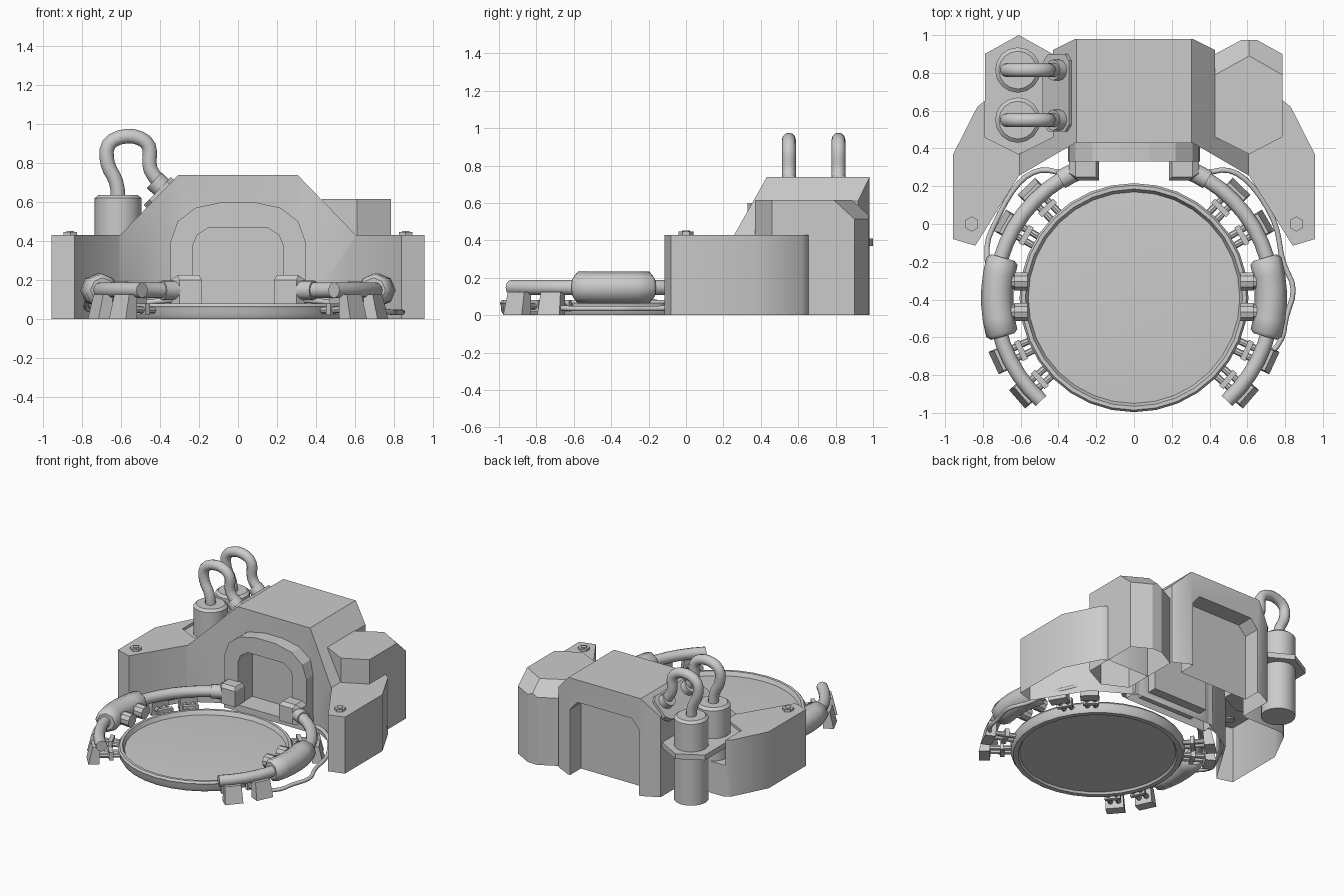
import bpy, bmesh, math
from mathutils import Vector, Matrix

if "Cube" in bpy.data.objects:
    bpy.data.objects.remove(bpy.data.objects["Cube"])

CY = -0.39  # centre of the round plate


def smooth_by_angle(ob, deg=35):
    bpy.ops.object.select_all(action='DESELECT')
    ob.select_set(True)
    bpy.context.view_layer.objects.active = ob
    bpy.ops.object.shade_smooth_by_angle(angle=math.radians(deg))


def add(name, bm, smooth=False):
    bmesh.ops.recalc_face_normals(bm, faces=bm.faces)
    me = bpy.data.meshes.new(name)
    bm.to_mesh(me)
    bm.free()
    ob = bpy.data.objects.new(name, me)
    bpy.context.collection.objects.link(ob)
    if smooth:
        smooth_by_angle(ob)
    return ob


def prism(name, pts, a, b, axis='Z'):
    """Extrude a 2D outline between a and b along Z, or along Y (outline in x,z)."""
    put = (lambda p, h: (p[0], p[1], h)) if axis == 'Z' else (lambda p, h: (p[0], h, p[1]))
    bm = bmesh.new()
    f = bm.faces.new([bm.verts.new(put(p, a)) for p in pts])
    r = bmesh.ops.extrude_face_region(bm, geom=[f])
    d = (0, 0, b - a) if axis == 'Z' else (0, b - a, 0)
    bmesh.ops.translate(bm, vec=d, verts=[v for v in r['geom'] if isinstance(v, bmesh.types.BMVert)])
    return add(name, bm)


def boolean(ob, cutter, op='DIFFERENCE'):
    m = ob.modifiers.new('cut', 'BOOLEAN')
    m.operation, m.object, m.solver = op, cutter, 'EXACT'
    bpy.context.view_layer.objects.active = ob
    bpy.ops.object.modifier_apply(modifier=m.name)
    bpy.data.objects.remove(cutter)


def open_bottom(ob):
    """Shell parts have no floor: remove the faces lying on z = 0."""
    bm = bmesh.new()
    bm.from_mesh(ob.data)
    low = [f for f in bm.faces if all(abs(v.co.z) < 1e-3 for v in f.verts)]
    bmesh.ops.delete(bm, geom=low, context='FACES')
    bm.to_mesh(ob.data)
    bm.free()


def hull(name, pts):
    bm = bmesh.new()
    for p in pts:
        bm.verts.new(p)
    bmesh.ops.convex_hull(bm, input=bm.verts)
    bmesh.ops.dissolve_limit(bm, angle_limit=0.02, verts=bm.verts, edges=bm.edges)
    return add(name, bm)


def cyl(name, p0, p1, r, n=16, r2=None):
    p0, p1 = Vector(p0), Vector(p1)
    d = p1 - p0
    bm = bmesh.new()
    bmesh.ops.create_cone(bm, cap_ends=True, segments=n, radius1=r, radius2=r2 if r2 else r, depth=d.length,
                          matrix=Matrix.Translation((p0 + p1) / 2) @ d.to_track_quat('Z', 'Y').to_matrix().to_4x4())
    return add(name, bm, n > 8)


def tube(name, pts, r, radii=None, kind='POLY', res=4):
    cu = bpy.data.curves.new(name, 'CURVE')
    cu.dimensions, cu.bevel_depth, cu.bevel_resolution, cu.use_fill_caps = '3D', r, res, True
    sp = cu.splines.new(kind)
    sp.points.add(len(pts) - 1)
    for i, p in enumerate(pts):
        sp.points[i].co = (*p, 1)
        sp.points[i].radius = radii[i] if radii else 1
    if kind == 'NURBS':
        sp.order_u, sp.use_endpoint_u, sp.resolution_u = 3, True, 3
    ob = bpy.data.objects.new(name, cu)
    bpy.context.collection.objects.link(ob)
    return ob


def polar(s, deg, r, z):
    a = math.radians(deg)
    return (s * r * math.cos(a), CY + r * math.sin(a), z)


def arc(s, a0, a1, r, z, n):
    return [polar(s, a0 + (a1 - a0) * i / n, r, z) for i in range(n + 1)]


def sym(half):
    return half + [(-x, y) for x, y in reversed(half)]


# Housing: footprint with two forward wings, trimmed by the sloped roof profile
body = prism('housing', sym([(.31, .43), (.61, .255), (.84, -.115), (.957, -.08), (.957, .37), (.83, .62),
                             (.78, .66), (.43, .66), (.43, .92), (.31, .98)]), 0, .8)
boolean(body, prism('roof', sym([(1.1, -.1), (1.1, .43), (.605, .43), (.305, .74)]), -1.2, 1.2, 'Y'), 'INTERSECT')
inner = sym([(.23, .05), (.23, .38), (.21, .43), (.15, .47)])
boolean(body, prism('front_cut', inner, .3, .5, 'Y'))
boolean(body, prism('back_cut', sym([(.29, -.1), (.29, .5), (.23, .57)]), .85, 1.1, 'Y'))
boolean(body, prism('side_cut', [(-.43, .46), (-.61, .37), (-.79, .46), (-.79, .9), (-.43, .9)], .24, .8))
open_bottom(body)
smooth_by_angle(body, 40)

# Arch around the front opening
arch = prism('front_arch', sym([(.35, 0), (.345, .4), (.31, .5), (.22, .57), (.08, .6)]), .33, .43, 'Y')
boolean(arch, prism('arch_cut', inner, .2, .6, 'Y'))
open_bottom(arch)

# Right hexagonal housing with a sloped back
hexf = [(.43, .46), (.61, .37), (.785, .46)]
hex_housing = hull('hex_housing', [(x, y, z) for x, y in hexf for z in (0, .615)]
                   + [(x, y, z) for x, y in [(.785, .9), (.43, .9), (.65, .975), (.57, .975)] for z in (0, .515)]
                   + [(.43, .79, .615), (.61, .89, .615), (.785, .79, .615), (.61, .975, .535)])
open_bottom(hex_housing)

# Left flange, two canisters and hoses leading to the sloped connector plate
prism('canister_flange', [(-.43, .46), (-.61, .37), (-.79, .46), (-.79, .9), (-.61, 1), (-.43, .9)], .37, .41)
n = Vector((-.72, 0, .69))
base = Vector((-.4, 0, .642))
along = Vector((.69, 0, .72))
hull('connector_plate', [base + along * u + n * h + Vector((0, .695 + w * v, 0))
                         for u, v in [(-.1, .16), (-.06, .205), (.07, .205), (.1, .17)]
                         for w in (-1, 1) for h in (-.02, .02)])
for y, z0 in ((.55, .24), (.815, 0)):
    cyl('canister', (-.615, y, z0), (-.615, y, .62), .12)
    cyl('canister_cap', (-.615, y, .62), (-.615, y, .637), .12, 16, .1)
    c = base + along * .03 + Vector((0, y, 0))
    cyl('hose_collar', c, c + n * .07, .055, 12)
    tube('hose', [(-.615, y, .62), (-.615, y, .7), (-.675, y, .79), (-.675, y, .91), (-.55, y, .95),
                  (-.445, y, .9), (-.46, y, .78), (-.42, y, .72), c], .037, None, 'NURBS')

# Round plate with raised rim
bm = bmesh.new()
prof = [(0, .06), (.4, .06), (.56, .05), (.575, .08), (.595, .08), (.606, .065), (.6, .05), (.6, .025),
        (.585, 0), (.55, 0), (.54, .015), (0, .015)]
vs = [bm.verts.new((r, 0, z)) for r, z in prof]
es = [bm.edges.new(p) for p in zip(vs, vs[1:])]
bmesh.ops.spin(bm, geom=vs + es, cent=(0, 0, 0), axis=(0, 0, 1), angle=math.tau, steps=32)
bmesh.ops.remove_doubles(bm, verts=bm.verts, dist=1e-4)
bmesh.ops.translate(bm, vec=(0, CY, 0), verts=bm.verts)
add('round_plate', bm, True)

for s in (-1, 1):
    # Wing bolts
    cyl('wing_bolt', (s * .86, 0, .42), (s * .86, 0, .447), .04, 6)
    cyl('bolt_head', (s * .86, 0, .44), (s * .86, 0, .452), .022, 6)
    # Arm mount with chamfered corners, curved arm, sleeve and pegs
    hull('arm_mount', [(s * x, y, z) for x, y in [(.185, .23), (.3, .23), (.345, .27), (.345, .34), (.185, .34)]
                       for z in (.08, .2)] + [(s * x, y, .225) for x, y in [(.2, .25), (.31, .25), (.31, .34), (.2, .34)]])
    tube('arm', arc(s, 66, -48, .735, .148, 16), .04)
    tube('arm_collar', arc(s, 67, 58, .735, .148, 2), .05)
    pts = arc(s, 15.5, -15, .725, .148, 5)
    tube('arm_sleeve', [polar(s, 17, .725, .148)] + pts + [polar(s, -16.5, .725, .148)],
         .085, [.75] + [1] * 6 + [.75], res=2)
    for y in (-.305, -.465):
        cyl('sleeve_peg', (s * .7, y, .148), (s * .62, y, .145), .04, 10)
        cyl('peg_tip', (s * .635, y, .146), (s * .565, y, .143), .05, 10)
    # Clips: foot, two rods and a bar at the plate rim
    for deg in (46, 30, -25, -41):
        a = math.radians(deg)
        R = Vector((s * math.cos(a), math.sin(a), 0))
        T = Vector((-R.y, R.x, 0))
        C = Vector((0, CY, 0))
        hull('clip_foot', [C + R * r + T * t * w + Vector((0, 0, z)) for t in (-1, 1)
                           for r, w, z in [(.745, .065, 0), (.82, .065, 0), (.735, .058, .125), (.79, .058, .125)]])
        hull('clip_bar', [C + R * r + T * t + Vector((0, 0, z)) for t in (-.055, .055)
                          for r in (.645, .675) for z in (.02, .08)])
        for t in (-.028, .028):
            cyl('clip_rod', C + R * .59 + T * t + Vector((0, 0, .045)),
                C + R * .78 + T * t + Vector((0, 0, .05)), .018, 8)

# Thin cables between mounts and clips
tube('left_cable', [(-.2, .3, .1), (-.36, .26, .1), (-.5, .3, .08), (-.63, .21, .06),
                    (-.74, 0, .05), (-.79, -.12, .05), (-.77, -.25, .1)], .014, None, 'NURBS')
tube('right_cable', [(.2, .3, .1), (.36, .26, .1), (.5, .3, .08), (.63, .21, .06),
                     (.76, 0, .04), (.78, -.2, .035), (.86, -.34, .035), (.8, -.5, .035), (.79, -.62, .035),
                     (.72, -.69, .04)], .014, None, 'NURBS')
